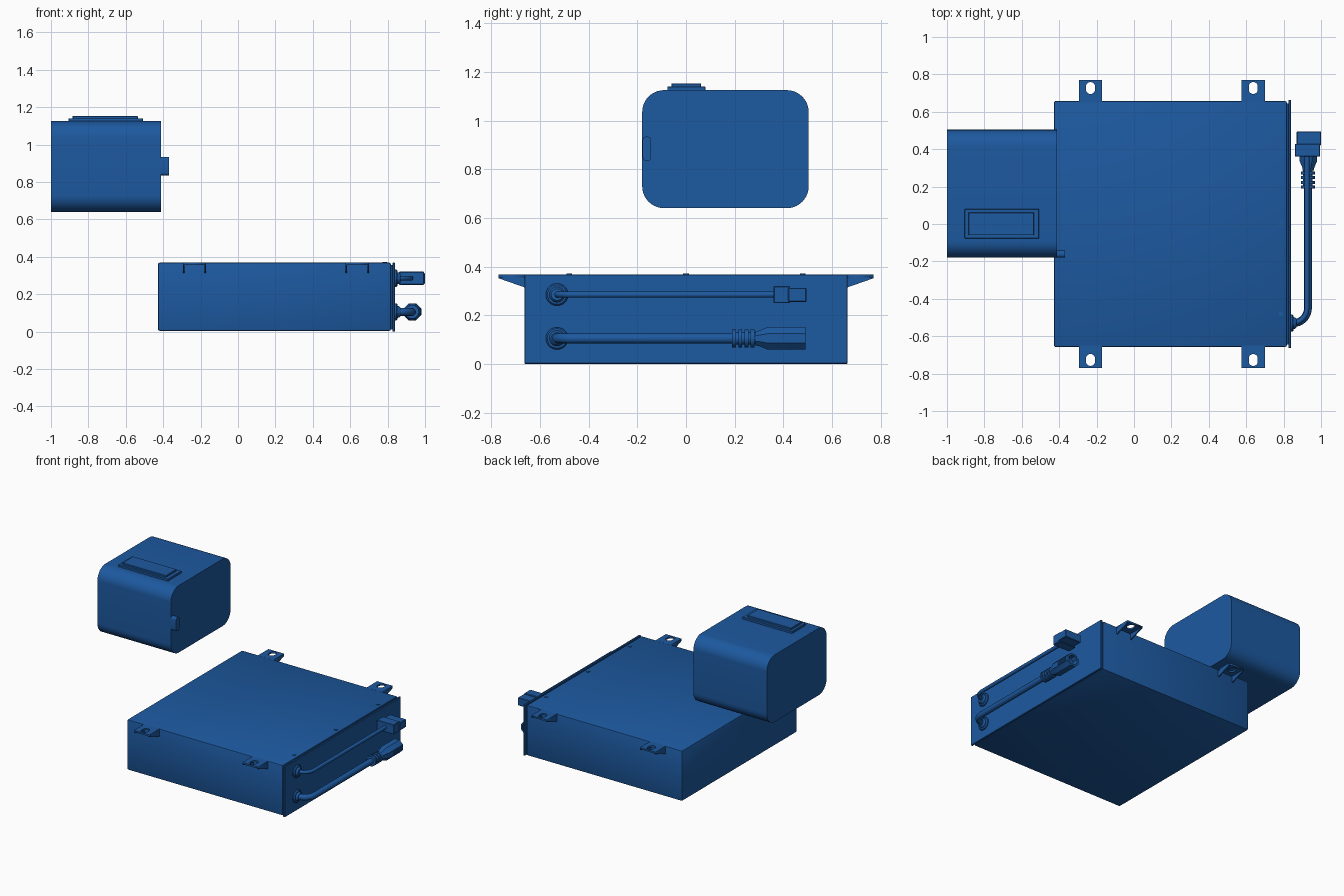
import bpy, bmesh, math
from mathutils import Vector

if "Cube" in bpy.data.objects:
    bpy.data.objects.remove(bpy.data.objects["Cube"])

mat = bpy.data.materials.new("blue_plastic")
mat.diffuse_color = (0.012, 0.1, 0.35, 1)
mat.use_nodes = True
mat.node_tree.nodes["Principled BSDF"].inputs["Base Color"].default_value = mat.diffuse_color


def finish(ob, smooth=True):
    ob.data.materials.clear()
    ob.data.materials.append(mat)
    bpy.ops.object.select_all(action='DESELECT')
    bpy.context.view_layer.objects.active = ob
    ob.select_set(True)
    if ob.type == 'CURVE':
        bpy.ops.object.convert(target='MESH')
        ob = bpy.context.view_layer.objects.active
    if smooth:
        bpy.ops.object.shade_smooth_by_angle(angle=math.radians(35))
    return ob


def from_bmesh(name, bm, smooth=True):
    bmesh.ops.recalc_face_normals(bm, faces=bm.faces)
    me = bpy.data.meshes.new(name)
    bm.to_mesh(me)
    bm.free()
    ob = bpy.data.objects.new(name, me)
    bpy.context.collection.objects.link(ob)
    return finish(ob, smooth)


def box(name, x, y, z, bevel=0.0, segs=2, only_x=False):
    bm = bmesh.new()
    bmesh.ops.create_cube(bm, size=1)
    for v in bm.verts:
        v.co = Vector([a[0] + (c + 0.5) * (a[1] - a[0]) for a, c in zip((x, y, z), v.co)])
    if bevel:
        edges = [e for e in bm.edges
                 if not only_x or abs(e.verts[0].co.x - e.verts[1].co.x) > 1e-4]
        bmesh.ops.bevel(bm, geom=edges, offset=bevel, segments=segs, profile=0.5,
                        affect='EDGES')
    return from_bmesh(name, bm)


def lathe(name, profile, origin, axis, sides=20):
    """Revolve (distance, radius) pairs around the x or y axis."""
    bm = bmesh.new()
    rings = []
    for d, r in profile:
        ring = []
        for i in range(sides):
            a = 2 * math.pi * (i + 0.5) / sides
            u, w = r * math.cos(a), r * math.sin(a)
            co = (d, u, w) if axis == 'x' else (u, d, w)
            ring.append(bm.verts.new(Vector(origin) + Vector(co)))
        rings.append(ring)
    for a, b in zip(rings, rings[1:]):
        for i in range(sides):
            j = (i + 1) % sides
            bm.faces.new((a[i], a[j], b[j], b[i]))
    bm.faces.new(rings[0])
    bm.faces.new(rings[-1])
    return from_bmesh(name, bm)


def cable(name, z, radius, x_run, y_end):
    bend, y0 = 0.08, -0.53
    pts = [(0.83, y0, z)]
    for i in range(9):
        a = math.pi / 2 * i / 8
        pts.append((x_run - bend + bend * math.sin(a), y0 + bend - bend * math.cos(a), z))
    pts.append((x_run, y_end, z))
    cu = bpy.data.curves.new(name, 'CURVE')
    cu.dimensions = '3D'
    cu.bevel_depth, cu.bevel_resolution, cu.use_fill_caps = radius, 4, True
    sp = cu.splines.new('POLY')
    sp.points.add(len(pts) - 1)
    for p, co in zip(sp.points, pts):
        p.co = (*co, 1)
    ob = bpy.data.objects.new(name, cu)
    bpy.context.collection.objects.link(ob)
    return finish(ob)


def mounting_tab(name, cx, side):
    # Plate with a slotted hole
    hw, y_in, y_out = 0.0625, 0.65, 0.77
    outer = [(cx - hw, y_in), (cx + hw, y_in), (cx + hw, y_out), (cx - hw, y_out)]
    slot = []
    for i in range(24):
        a = 2 * math.pi * (i + 0.5) / 24
        slot.append((cx + 0.024 * math.cos(a),
                     0.727 + math.copysign(0.008, math.sin(a)) + 0.024 * math.sin(a)))
    cu = bpy.data.curves.new(name, 'CURVE')
    cu.dimensions, cu.fill_mode, cu.extrude = '2D', 'BOTH', 0.006
    for loop in (outer, slot):
        sp = cu.splines.new('POLY')
        sp.points.add(len(loop) - 1)
        for p, (x, y) in zip(sp.points, loop):
            p.co = (x, y * side, 0, 1)
        sp.use_cyclic_u = True
    ob = bpy.data.objects.new(name, cu)
    ob.location.z = 0.362
    bpy.context.collection.objects.link(ob)
    finish(ob, False)
    # Triangular gussets under both edges
    for s in (-1, 1):
        bm = bmesh.new()
        prof = [(y_in, 0.31), (y_in, 0.366), (y_out, 0.366), (y_out, 0.352)]
        f = bm.faces.new([bm.verts.new((cx + s * hw, y * side, z)) for y, z in prof])
        ex = bmesh.ops.extrude_face_region(bm, geom=[f])
        moved = [v for v in ex['geom'] if isinstance(v, bmesh.types.BMVert)]
        bmesh.ops.translate(bm, verts=moved, vec=(-s * 0.008, 0, 0))
        from_bmesh(name + "_gusset", bm, False)


# Flat equipment case with its end panel
box("case_body", (-0.428, 0.817), (-0.657, 0.657), (0.004, 0.368), 0.008)
box("panel_joint", (0.80, 0.83), (-0.645, 0.645), (0.012, 0.355))
box("end_panel", (0.825, 0.84), (-0.664, 0.664), (0.0, 0.368), 0.003, 1)

# Cover screws along the panel edge
for y in (-0.48, 0, 0.48):
    bpy.ops.mesh.primitive_cylinder_add(vertices=16, radius=0.012, depth=0.006,
                                        location=(0.785, y, 0.369))
    screw = bpy.context.object
    screw.name = "cover_screw"
    finish(screw)

# Four mounting tabs
for cx in (-0.2325, 0.6375):
    for side in (-1, 1):
        mounting_tab("mounting_tab", cx, side)

# Cable grommets
for z in (0.285, 0.105):
    lathe("cable_grommet", [(0, 0.046), (0.009, 0.046), (0.016, 0.04), (0.016, 0.032),
                            (0.024, 0.03), (0.03, 0.024)], (0.838, -0.53, z), 'x', 24)

# Upper thin cable with rectangular connector
cable("signal_cable", 0.285, 0.013, 0.925, 0.38)
box("signal_connector_base", (0.86, 0.995), (0.36, 0.428), (0.25, 0.32), 0.003, 1)
box("signal_connector_tip", (0.87, 1.0), (0.42, 0.495), (0.255, 0.312), 0.003, 1)

# Lower thick cable with ribbed strain relief and round plug
cable("power_cable", 0.105, 0.021, 0.93, 0.30)
relief = []
for y in (0.19, 0.215, 0.24, 0.265):
    relief += [(y, 0.026), (y, 0.037), (y + 0.016, 0.037), (y + 0.016, 0.026)]
lathe("strain_relief", relief + [(0.3, 0.026)], (0.93, 0, 0.105), 'y')
lathe("power_plug", [(0.285, 0.032), (0.3, 0.034), (0.335, 0.05), (0.49, 0.05),
                     (0.49, 0.036), (0.45, 0.036)], (0.932, 0, 0.105), 'y', 8)
for i in range(8):
    y = 0.386 + i * 0.0115
    box("plug_grip_rib", (0.97, 0.982), (y, y + 0.007), (0.088, 0.122))

# Separate rounded housing with stepped top pad and latch
box("housing", (-1.0, -0.412), (-0.18, 0.504), (0.64, 1.125), 0.09, 10, True)
box("top_pad_base", (-0.905, -0.508), (-0.077, 0.08), (1.09, 1.14), 0.002, 1)
box("top_pad_raised", (-0.885, -0.535), (-0.06, 0.062), (1.13, 1.152), 0.002, 1)
box("side_latch", (-0.43, -0.37), (-0.178, -0.143), (0.835, 0.934), 0.014, 4, True)
